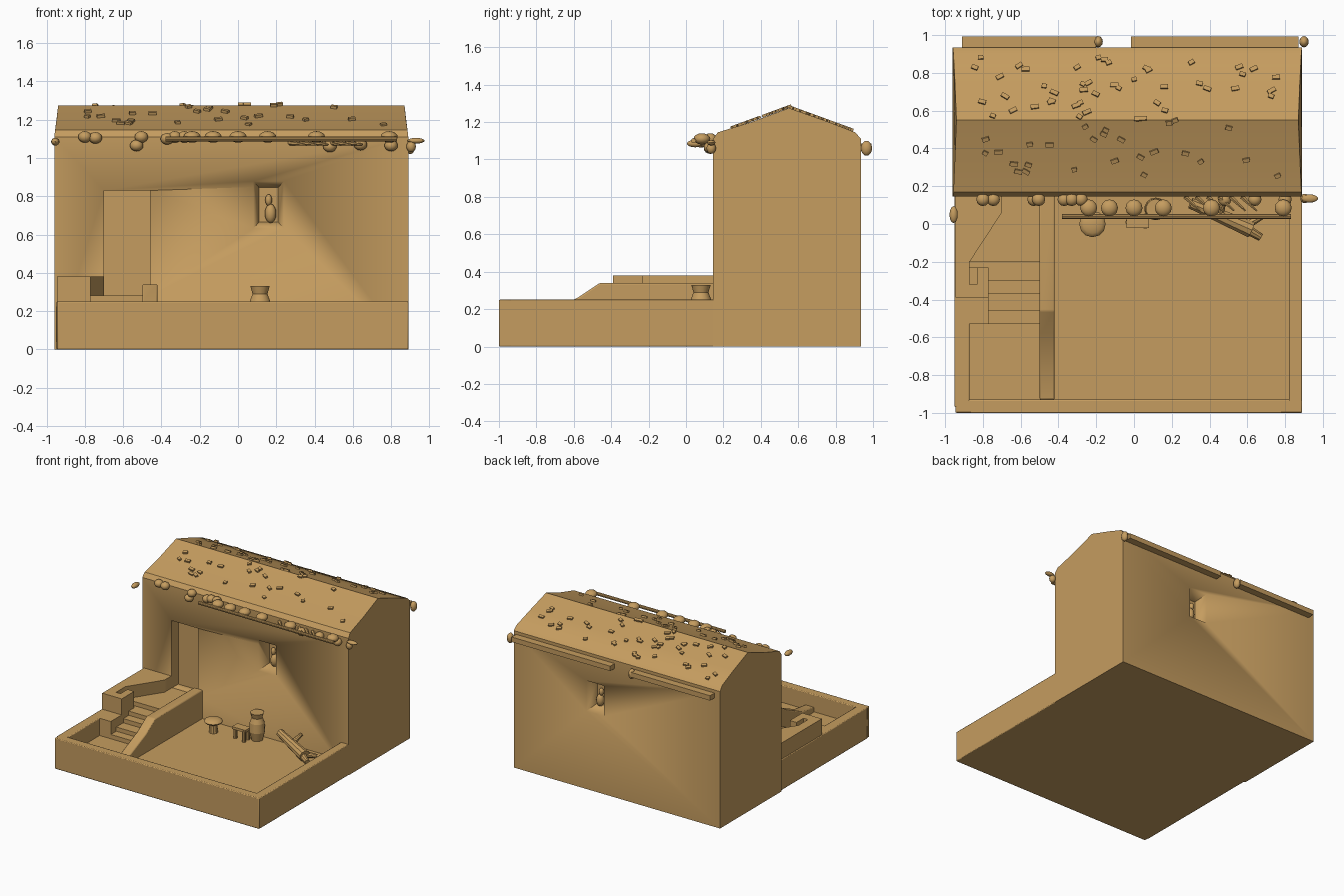
import bpy, bmesh, math, random
from mathutils import Vector, Matrix

cube = bpy.data.objects.get("Cube")
if cube:
    bpy.data.objects.remove(cube, do_unlink=True)
random.seed(7)

clay = bpy.data.materials.new("sandy clay")
clay.use_nodes = True
COLOUR = (0.56, 0.335, 0.115, 1)
clay.diffuse_color = COLOUR
clay.node_tree.nodes["Principled BSDF"].inputs["Base Color"].default_value = COLOUR


def finish(name, bm, angle=35):
    bmesh.ops.recalc_face_normals(bm, faces=bm.faces)
    mesh = bpy.data.meshes.new(name)
    bm.to_mesh(mesh)
    bm.free()
    mesh.materials.append(clay)
    mesh.shade_smooth()
    mesh.set_sharp_from_angle(angle=math.radians(angle))
    obj = bpy.data.objects.new(name, mesh)
    bpy.context.collection.objects.link(obj)
    return obj


def add_box(bm, lo, hi):
    lo, hi = Vector(lo), Vector(hi)
    m = Matrix.Translation((lo + hi) / 2) @ Matrix.Diagonal((*(hi - lo), 1))
    bmesh.ops.create_cube(bm, size=1, matrix=m)


def box(name, lo, hi):
    bm = bmesh.new()
    add_box(bm, lo, hi)
    return finish(name, bm)


def prism(name, points, depth):
    """Extrude a flat outline of 3D points along a vector."""
    bm = bmesh.new()
    face = bm.faces.new([bm.verts.new(p) for p in points])
    new = bmesh.ops.extrude_face_region(bm, geom=[face])["geom"]
    bmesh.ops.translate(bm, vec=depth, verts=[v for v in new if isinstance(v, bmesh.types.BMVert)])
    return finish(name, bm)


def add_ball(bm, at, size):
    m = Matrix.Translation(at) @ Matrix.Diagonal((*size, 1))
    bmesh.ops.create_uvsphere(bm, u_segments=12, v_segments=8, radius=1, matrix=m)


def add_rod(bm, a, b, r1, r2=None, sides=10):
    a, b = Vector(a), Vector(b)
    turn = (b - a).to_track_quat('Z', 'Y').to_matrix().to_4x4()
    bmesh.ops.create_cone(bm, cap_ends=True, segments=sides, radius1=r1,
                          radius2=r1 if r2 is None else r2, depth=(b - a).length,
                          matrix=Matrix.Translation((a + b) / 2) @ turn)


def soften(obj, width):
    mod = obj.modifiers.new("soft edges", 'BEVEL')
    mod.width, mod.segments = width, 2


def cut(obj, cutter):
    cutter.hide_render = True
    cutter.hide_viewport = True
    cutter.display_type = 'WIRE'
    mod = obj.modifiers.new("opening", 'BOOLEAN')
    mod.object, mod.solver = cutter, 'EXACT'


LEFT, RIGHT, FRONT, BACK = -0.96, 0.89, 0.145, 0.935
EAVE, RIDGE, FLOOR, WALL = 1.12, 1.275, 0.11, 0.25

# House body with a gabled roof, ridge drawn in at both ends
bm = bmesh.new()
section = [(FRONT, 0, 0), (FRONT, EAVE - 0.01, 0), (FRONT + 0.025, EAVE + 0.025, 0.004),
           (0.35, 1.2, 0.012), (0.55, RIDGE, 0.02), (0.75, 1.205, 0.012),
           (BACK - 0.03, EAVE + 0.025, 0.004), (BACK, EAVE - 0.01, 0), (BACK, 0, 0)]
ends = [[bm.verts.new((x + s * inset, y, z)) for y, z, inset in section]
        for x, s in ((LEFT, 1), (RIGHT, -1))]
for i in range(len(section)):
    j = (i + 1) % len(section)
    bm.faces.new((ends[0][i], ends[0][j], ends[1][j], ends[1][i]))
for end in ends:
    bm.faces.new(end)
house = finish("house", bm)

# Doorway and flared window openings
cut(house, box("door_cutter", (-0.7, FRONT - 0.1, 0.28), (-0.46, FRONT + 0.09, 0.83)))


def window_cutter(name, y_out, y_in):
    bm = bmesh.new()
    rings = [[bm.verts.new((0.16 + sx * w, y, 0.755 + sz * h))
              for sx, sz in ((-1, -1), (1, -1), (1, 1), (-1, 1))]
             for y, w, h in ((y_out, 0.085, 0.13), (y_in, 0.05, 0.09))]
    for i in range(4):
        j = (i + 1) % 4
        bm.faces.new((rings[0][i], rings[0][j], rings[1][j], rings[1][i]))
    for ring in rings:
        bm.faces.new(ring)
    return finish(name, bm)


for side, y, s in (("front", FRONT, 1), ("back", BACK, -1)):
    cut(house, window_cutter(side + "_window_cutter", y - s * 0.02, y + s * 0.1))
    bm = bmesh.new()
    add_ball(bm, (0.17, y + s * 0.08, 0.71), (0.03, 0.03, 0.05))
    add_ball(bm, (0.16, y + s * 0.08, 0.78), (0.018, 0.02, 0.03))
    finish(side + "_window_ornament", bm)

# Courtyard floor and low surrounding walls
box("courtyard_floor", (LEFT + 0.03, -0.96, 0), (RIGHT - 0.03, FRONT + 0.01, FLOOR))
for name, lo, hi in (("front_wall", (-0.945, -1, 0), (RIGHT, -0.93, WALL)),
                     ("right_wall", (0.82, -0.97, 0), (RIGHT, FRONT + 0.01, WALL)),
                     ("left_wall", (-0.95, -0.97, 0), (-0.87, FRONT + 0.01, WALL))):
    soften(box(name, lo, hi), 0.006)

# Stairs up to the landing in front of the door
profile = [(-0.53, FLOOR - 0.02)]
for i, y in enumerate((-0.53, -0.46, -0.37, -0.3, -0.2)):
    if i:
        profile.append((y, profile[-1][1]))
    profile.append((y, 0.145 + 0.034 * i))
profile += [(FRONT + 0.01, 0.281), (FRONT + 0.01, FLOOR - 0.02)]
prism("stairs", [(-0.88, y, z) for y, z in profile], (0.4, 0, 0))

# Sloping balustrade on the courtyard side of the stairs
rail = [(-0.93, 0.05), (-0.93, 0.15), (-0.78, 0.17), (-0.58, 0.26), (-0.46, 0.34),
        (FRONT + 0.01, 0.34), (FRONT + 0.01, 0.05)]
soften(prism("stair_balustrade", [(-0.5, y, z) for y, z in rail], (0.08, 0, 0)), 0.008)

# Raised parapet, corner mass and stepped blocks beside the stairs
parapet = [(-0.945, -0.39), (-0.87, -0.39), (-0.87, -0.2), (-0.7, 0.06),
           (-0.7, FRONT + 0.01), (-0.945, FRONT + 0.01)]
prism("stair_parapet", [(x, y, 0.2) for x, y in parapet], (0, 0, 0.18))
bm = bmesh.new()
add_box(bm, (-0.88, -0.39, 0.1), (-0.77, -0.32, 0.38))
add_box(bm, (-0.83, -0.33, 0.1), (-0.77, -0.23, 0.38))
add_box(bm, (-0.88, -0.33, 0.1), (-0.82, -0.23, 0.34))
add_box(bm, (-0.88, -0.53, 0.1), (-0.77, -0.38, 0.25))
finish("stair_blocks", bm)

# Long pole and the rounded beam ends along the front eave
bm = bmesh.new()
add_rod(bm, (-0.38, 0.04, 1.1), (0.83, 0.04, 1.1), 0.013)
finish("front_pole", bm)
bm = bmesh.new()
for x in (-0.24, -0.13, 0, 0.155, 0.41, 0.79):
    add_ball(bm, (x, 0.085, 1.11), (0.045, 0.045, 0.03))
for x, z in ((-0.8, 1.11), (-0.745, 1.105), (-0.505, 1.11), (-0.53, 1.065), (-0.37, 1.1),
             (-0.33, 1.11), (-0.28, 1.11), (0.48, 1.06), (0.64, 1.07), (0.8, 1.065)):
    add_ball(bm, (x, 0.13, z), (0.035, 0.035, 0.03))
add_ball(bm, (-0.955, 0.05, 1.085), (0.022, 0.045, 0.02))
add_ball(bm, (0.93, 0.135, 1.09), (0.045, 0.022, 0.015))
add_ball(bm, (0.905, 0.135, 1.06), (0.025, 0.025, 0.03))
finish("front_beam_ends", bm)

# Twigs caught at the right end of the eave
bm = bmesh.new()
for i in range(6):
    x = 0.27 + 0.06 * i
    add_rod(bm, (x, FRONT, 1.08), (x + 0.08, 0.07, 1.07), 0.014, 0.005, 6)
finish("eave_twigs", bm)

# Split pole with ball ends along the back eave
bm = bmesh.new()
for x1, x2, ball in ((-0.91, -0.2, -0.19), (-0.015, 0.87, 0.9)):
    add_box(bm, (x1, BACK - 0.005, 1.045), (x2, 0.992, 1.085))
    add_ball(bm, (ball, 0.965, 1.06), (0.025, 0.03, 0.04))
finish("back_poles", bm)

# Loose chips scattered over both roof slopes
bm = bmesh.new()
for i in range(72):
    x = random.uniform(-0.85, 0.8)
    y = random.uniform(0.24, 0.55) if i < 26 else random.uniform(0.55, 0.9)
    z = RIDGE - abs(y - 0.55) * 0.365 + 0.008
    tilt = math.copysign(0.35, 0.55 - y)
    m = (Matrix.Translation((x, y, z)) @ Matrix.Rotation(tilt, 4, 'X')
         @ Matrix.Rotation(random.uniform(-0.6, 0.6), 4, 'Z')
         @ Matrix.Diagonal((random.uniform(0.025, 0.045), 0.022, 0.014, 1)))
    bmesh.ops.create_cube(bm, size=1, matrix=m)
finish("roof_chips", bm)

# Water jar, turned from stacked rings
bm = bmesh.new()
for z1, z2, r1, r2 in ((0.1, 0.18, 0.04, 0.06), (0.18, 0.25, 0.06, 0.055),
                       (0.25, 0.29, 0.055, 0.04), (0.29, 0.33, 0.04, 0.052)):
    add_rod(bm, (0.115, 0.08, z1), (0.115, 0.08, z2), r1, r2, 14)
finish("water_jar", bm, 50)

# Round stool and small three-legged seat
bm = bmesh.new()
add_ball(bm, (-0.22, 0, 0.2), (0.07, 0.07, 0.025))
add_rod(bm, (-0.22, 0, 0.1), (-0.22, 0, 0.2), 0.035, 0.03)
finish("round_stool", bm)
bm = bmesh.new()
add_box(bm, (-0.04, -0.02, 0.19), (0.08, 0.05, 0.21))
for x, y in ((-0.03, 0.01), (0.06, -0.01), (0.06, 0.04)):
    add_rod(bm, (x, y, 0.1), (x, y, 0.2), 0.016)
finish("small_seat", bm)

# Forked log lying against the wall
bm = bmesh.new()
add_rod(bm, (0.3, 0.11, 0.2), (0.62, -0.03, 0.15), 0.03, 0.045)
add_rod(bm, (0.55, 0, 0.16), (0.67, -0.07, 0.13), 0.035, 0.02)
add_rod(bm, (0.45, 0.05, 0.18), (0.48, 0.13, 0.23), 0.025, 0.012)
add_rod(bm, (0.58, -0.01, 0.15), (0.68, 0.04, 0.14), 0.03, 0.015)
finish("forked_log", bm)
